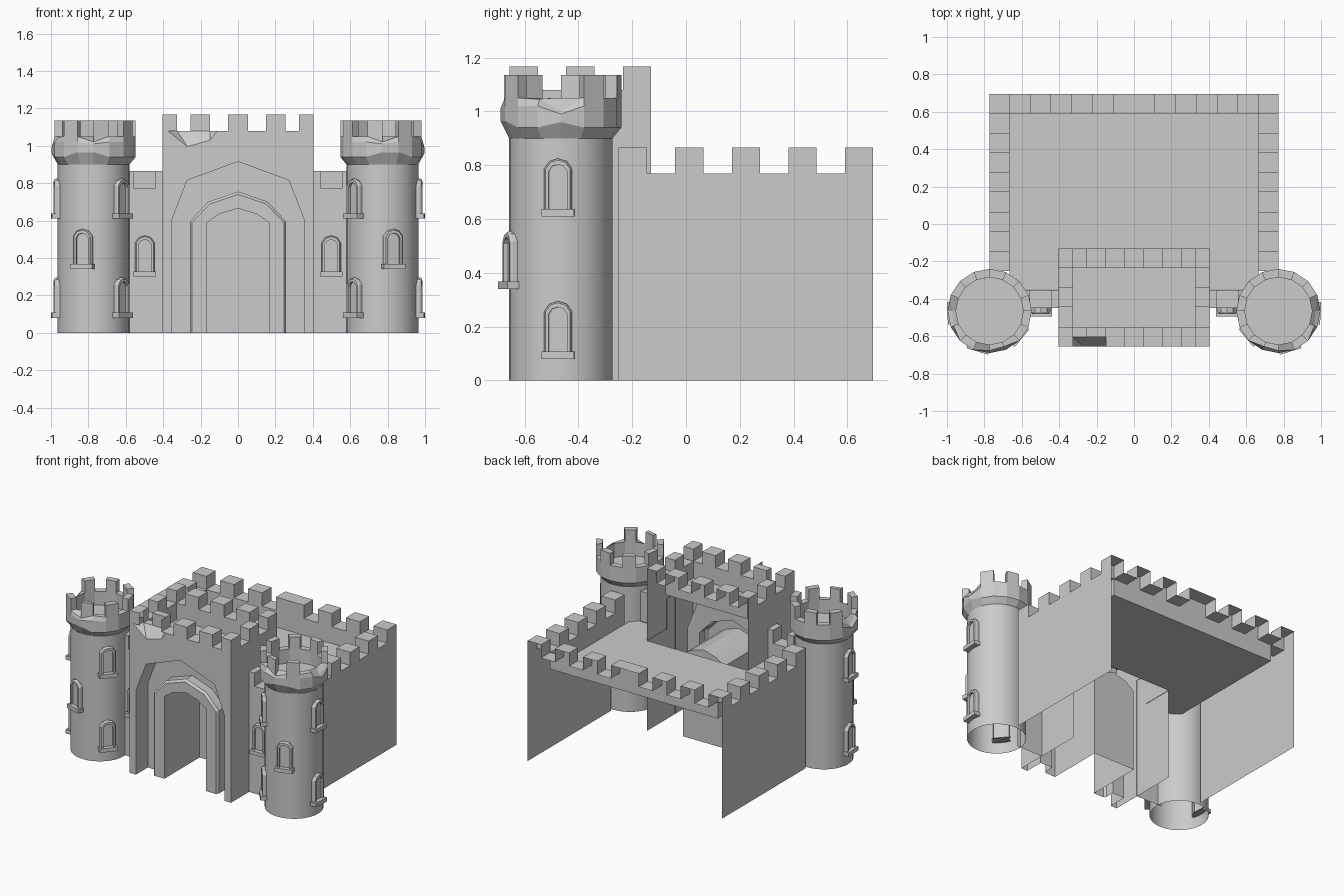
import bpy, bmesh, math
from mathutils import Vector

if "Cube" in bpy.data.objects:
    bpy.data.objects.remove(bpy.data.objects["Cube"])


def face(bm, *pts):
    return bm.faces.new([bm.verts.new(p) for p in pts])


def finish(bm, name, mirror=False, smooth=False):
    bmesh.ops.remove_doubles(bm, verts=bm.verts, dist=0.0005)
    bmesh.ops.recalc_face_normals(bm, faces=bm.faces)
    me = bpy.data.meshes.new(name)
    bm.to_mesh(me)
    bm.free()
    ob = bpy.data.objects.new(name, me)
    bpy.context.collection.objects.link(ob)
    if mirror:
        ob.modifiers.new("mirror", 'MIRROR').use_clip = False
    if smooth:
        bpy.context.view_layer.objects.active = ob
        ob.select_set(True)
        bpy.ops.object.shade_smooth_by_angle(angle=math.radians(30))
        ob.select_set(False)
    return ob


def crenel(bm, axis, fixed, thick, breaks, highs, zl, zh, floor, base,
           skip=(), ends=(True, True), inset={}):
    """Battlement wall along an axis: outer sheet, inner sheet, stepped top."""
    def P(t, d, z):
        return (t, fixed + d, z) if axis == 'x' else (fixed + d, t, z)
    hs = [zh if c == 'H' else zl for c in highs]
    sgn = 1 if thick > 0 else -1
    for i, h in enumerate(hs):
        a, b, o = breaks[i], breaks[i + 1], sgn * inset.get(i, 0)
        if base is not None and h > base:
            face(bm, P(a, o, base), P(b, o, base), P(b, o, h), P(a, o, h))
        face(bm, P(a, o, h), P(b, o, h), P(b, thick, h), P(a, thick, h))
        if i not in skip:
            face(bm, P(a, thick, floor), P(b, thick, floor), P(b, thick, h), P(a, thick, h))
    full = [zh if ends[0] else zl] + hs + [zh if ends[1] else zl]
    for i, t in enumerate(breaks):
        if full[i] != full[i + 1]:
            o = sgn * inset.get(i, 0)
            face(bm, P(t, o, zl), P(t, thick, zl), P(t, thick, zh), P(t, o, zh))


# Castle: side walls with corners, open back with parapet
ZL, ZH, ROOF = 0.77, 0.865, 0.65
bm = bmesh.new()
ys = [0.695 - 0.105 * i for i in range(10)]
crenel(bm, 'y', 0.773, -0.108, ys, "HLHLHLHLH", ZL, ZH, ROOF, 0, skip=(0,))
finish(bm, "side_wall", mirror=True)

bm = bmesh.new()
xs = [0.111 * i for i in range(-6, 7)]
crenel(bm, 'x', 0.695, -0.105, xs, "LHLHLHHLHLHL", ZL, ZH, ROOF, None)
finish(bm, "back_parapet")

# Castle roof around the gatehouse
bm = bmesh.new()
face(bm, (0, -0.13, ROOF), (0.4, -0.13, ROOF), (0.4, 0.59, ROOF), (0, 0.59, ROOF))
face(bm, (0.4, -0.35, ROOF), (0.665, -0.35, ROOF), (0.665, 0.59, ROOF), (0.4, 0.59, ROOF))
finish(bm, "castle_roof", mirror=True)

# Short front walls between gatehouse and towers
bm = bmesh.new()
crenel(bm, 'x', -0.45, 0.097, [0.4, 0.445, 0.555, 0.61], "HLH", ZL, ZH, ROOF, 0)
finish(bm, "front_wall", mirror=True)

# Gatehouse side walls and parapets
GL, GH, GF = 1.08, 1.167, 0.96
Y0 = -0.655
bm = bmesh.new()
crenel(bm, 'y', 0.403, -0.077, [Y0, -0.55, -0.445, -0.34, -0.235, -0.13],
       "HLHLH", GL, GH, GF, 0, skip=(0, 4))
face(bm, (0.326, Y0, GL), (0.403, Y0, GL), (0.403, Y0, GH), (0.326, Y0, GH))
face(bm, (0, -0.55, GF), (0.326, -0.55, GF), (0.326, -0.235, GF), (0, -0.235, GF))
finish(bm, "gatehouse_side", mirror=True)

bm = bmesh.new()
gx = [-0.326, -0.255, -0.15, -0.053, 0.053, 0.15, 0.255, 0.326]
crenel(bm, 'x', Y0, 0.105, gx, "LHLHLHL", GL, GH, GF, GL, inset={0: 0.05, 1: 0.05})
crenel(bm, 'x', -0.13, -0.105, gx, "LHLHLHL", GL, GH, GF, None)
finish(bm, "gatehouse_parapet")


# Gate: front face with arched opening, recess, raised surround and door
def arch(half):
    return [(-x, z) for x, z in half] + [(x, z) for x, z in half[-2::-1]]


big = arch([(0.353, 0), (0.353, 0.605), (0.272, 0.815), (0, 0.915)])
mid = arch([(0.257, 0), (0.257, 0.595), (0.16, 0.70), (0, 0.755)])
rim = arch([(0.245, 0), (0.245, 0.59), (0.152, 0.688), (0, 0.74)])
small = arch([(0.165, 0), (0.165, 0.59), (0.1, 0.635), (0, 0.665)])

bm = bmesh.new()
chip = [(-0.11, GL), (-0.15, 1.03), (-0.27, 0.995), (-0.375, GL)]
outline = [(-0.403, 0)] + big + [(0.403, 0), (0.403, GL)] + chip + [(-0.403, GL)]
face(bm, *[(x, Y0, z) for x, z in outline])
c = [(x, Y0, z) for x, z in chip]
k1, k2 = (-0.15, Y0 + 0.05, GL), (-0.326, Y0 + 0.05, GL)
face(bm, c[0], c[1], k1)
face(bm, c[1], c[2], k2, k1)
face(bm, c[2], c[3], k2)
finish(bm, "gate_front")

bm = bmesh.new()
rings = [(big, Y0), (big, -0.52), (mid, -0.52), (mid, -0.585), (rim, -0.6),
         (small, -0.6), (small, -0.2)]
for (p, ya), (q, yb) in zip(rings, rings[1:]):
    for i in range(len(p) - 1):
        face(bm, (p[i][0], ya, p[i][1]), (p[i + 1][0], ya, p[i + 1][1]),
             (q[i + 1][0], yb, q[i + 1][1]), (q[i][0], yb, q[i][1]))
face(bm, *[(x, -0.2, z) for x, z in small])
finish(bm, "gate_arch", smooth=True)

# Tower shaft
CX, CY = 0.772, -0.465


def polar(r, deg, z):
    a = math.radians(deg)          # 0 faces the front, 90 faces outward
    return (CX + r * math.sin(a), CY - r * math.cos(a), z)


bm = bmesh.new()
for i in range(32):
    a, b = i * 11.25, (i + 1) * 11.25
    face(bm, polar(0.192, a, 0), polar(0.192, b, 0), polar(0.192, b, 0.9), polar(0.192, a, 0.9))
finish(bm, "tower_shaft", mirror=True, smooth=True)

# Tower crown: flared ring with chipped edge and merlons
low = {0: 0.965, 1: 0.965, 4: 0.96}
chips = {3: (0.208, 1.045), 4: (0.2, 1.0), 15: (0.205, 1.05), 0: (0.212, 1.02)}
RI, TZ, MZ, FZ = 0.18, 1.05, 1.135, 0.95
bm = bmesh.new()
merlons = (1, 5, 7, 9, 11, 13, 15)
for k in range(16):
    cols = []
    for j in (k, (k + 1) % 16):
        d = j * 22.5
        r, z = chips.get(j, (0.225, TZ))
        cols.append([polar(0.192, d, 0.9), polar(0.225, d, low.get(j, 0.94)),
                     polar(0.225, d, min(1.02, z - 0.01)), polar(r, d, z),
                     polar(RI, d, TZ), polar(RI, d, FZ), (CX, CY, FZ),
                     polar(r, d, MZ), polar(RI, d, MZ)])
    A, B = cols
    solid = k in merlons
    for m in range(5):
        if not (solid and m == 3):
            face(bm, A[m], B[m], B[m + 1], A[m + 1])
    face(bm, A[5], B[5], B[6])
    if solid:
        for m, n in ((3, 7), (7, 8), (8, 4)):
            face(bm, A[m], B[m], B[n], A[n])
        for C in (A, B):
            face(bm, C[3], C[4], C[8], C[7])
finish(bm, "tower_crown", mirror=True)


# Arched windows: frame, panel and sill
def window(name, origin, deg, z0, h):
    a = math.radians(deg)
    out, side = Vector((math.sin(a), -math.cos(a), 0)), Vector((math.cos(a), math.sin(a), 0))

    def P(u, v, w):
        return Vector(origin) + side * u + out * w + Vector((0, 0, z0 + v))

    def shape(w, b, top):
        return arch([(w, b), (w, top - w * 0.75), (w * 0.62, top - w * 0.2), (0, top)])
    o, n = shape(0.052, 0.01, h), shape(0.034, 0.025, h - 0.022)
    bm = bmesh.new()
    prof = [(o, -0.03), (o, 0.01), (shape(0.046, 0.01, h - 0.006), 0.02), (n, 0.02), (n, 0.003)]
    for (p, wa), (q, wb) in zip(prof, prof[1:]):
        for i in range(len(p)):
            j = (i + 1) % len(p)
            face(bm, P(*p[i], wa), P(*p[j], wa), P(*q[j], wb), P(*q[i], wb))
    face(bm, *[P(u, v, 0.003) for u, v in n])
    s, t = 0.06, 0.028
    for v in (0, t):
        face(bm, P(-s, v, -0.02), P(s, v, -0.02), P(s, v, 0.034), P(-s, v, 0.034))
    face(bm, P(-s, 0, 0.034), P(s, 0, 0.034), P(s, t, 0.034), P(-s, t, 0.034))
    for u in (-s, s):
        face(bm, P(u, 0, -0.02), P(u, 0, 0.034), P(u, t, 0.034), P(u, t, -0.02))
    finish(bm, name, mirror=True)


for i, (deg, z0) in enumerate([(87, 0.08), (87, 0.61), (17, 0.34), (-50, 0.08), (-50, 0.61)]):
    window(f"tower_window_{i + 1}", polar(0.192, deg, 0), deg, z0, 0.215)
window("front_wall_window", (0.498, -0.46, 0), 0, 0.3, 0.22)
